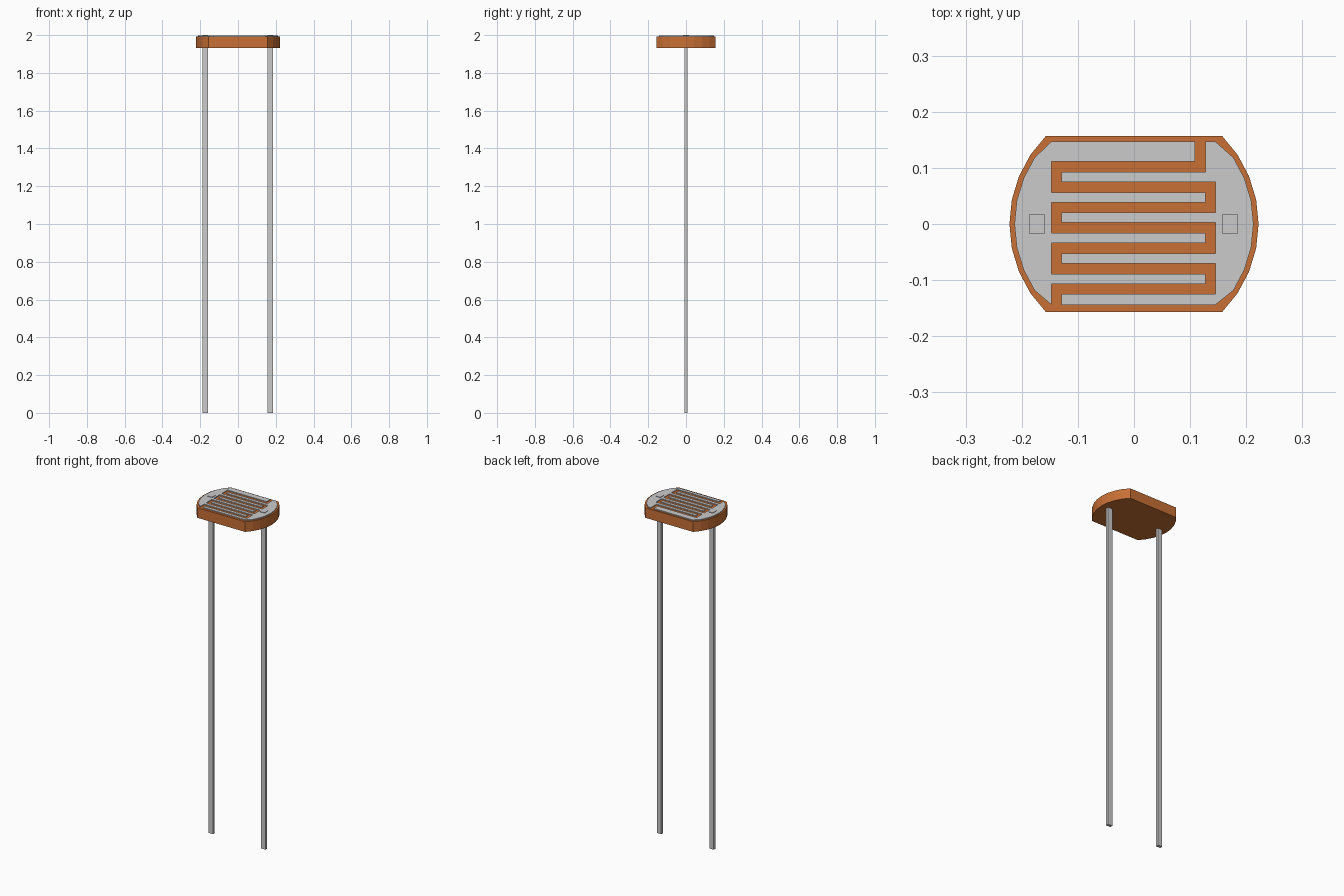
import bpy, bmesh, math

if "Cube" in bpy.data.objects:
    bpy.data.objects.remove(bpy.data.objects["Cube"])

orange = bpy.data.materials.new("ceramic_orange")
orange.diffuse_color = (0.58, 0.16, 0.035, 1)
orange.use_nodes = True
orange.node_tree.nodes["Principled BSDF"].inputs["Base Color"].default_value = orange.diffuse_color


def prism(name, outline, z0, z1, mat=None):
    """Extrude a flat outline from z0 to z1."""
    bm = bmesh.new()
    face = bm.faces.new([bm.verts.new((x, y, z0)) for x, y in outline])
    ext = bmesh.ops.extrude_face_region(bm, geom=[face])
    for v in ext["geom"]:
        if isinstance(v, bmesh.types.BMVert):
            v.co.z = z1
    bmesh.ops.recalc_face_normals(bm, faces=bm.faces)
    caps = [f for f in bm.faces if len(f.verts) > 4]
    bmesh.ops.triangulate(bm, faces=caps)
    me = bpy.data.meshes.new(name)
    bm.to_mesh(me)
    bm.free()
    ob = bpy.data.objects.new(name, me)
    bpy.context.collection.objects.link(ob)
    if mat:
        me.materials.append(mat)
    return ob


def arc(r, start, steps):
    """Points on a 32-sided circle, counter-clockwise from a step index."""
    return [(r * math.cos(math.tau * (start + i) / 32),
             r * math.sin(math.tau * (start + i) / 32)) for i in range(steps + 1)]


def box(name, x, sx, sy, z0, z1):
    outline = [(x + a * sx / 2, b * sy / 2)
               for a, b in ((-1, -1), (1, -1), (1, 1), (-1, 1))]
    return prism(name, outline, z0, z1)


# Disc with flattened front and back
prism("ceramic_body", arc(0.222, -4, 8) + arc(0.222, 12, 8), 1.932, 1.992, orange)

# Winding gap rows that separate the two interlocking electrodes
PITCH, HALF = 0.0363, 0.0092
rows = [0.102 - PITCH * k for k in range(7)]
top = [y + HALF for y in rows]
bottom = [y - HALF for y in rows]
EDGE_T, EDGE_B = 0.147, -0.144

# Right comb: fingers reach left below rows 1, 3, 5 and 7
right = [(0.145, EDGE_B)] + arc(0.213, -3, 6) + [(0.145, EDGE_T), (0.127, EDGE_T)]
for k in (0, 2, 4):
    right += [(0.127 if k == 0 else 0.145, bottom[k]), (-0.129, bottom[k]),
              (-0.129, top[k + 1]), (0.145, top[k + 1])]
right += [(0.145, bottom[6]), (-0.129, bottom[6]), (-0.129, EDGE_B)]
prism("right_electrode", right, 1.99, 1.997)

# Left comb: fingers reach right below rows 2, 4 and 6
left = [(0.109, EDGE_T), (-0.147, EDGE_T)] + arc(0.213, 13, 6)
left += [(-0.147, EDGE_B), (-0.147, top[6])]
for k in (5, 3, 1):
    left += [(0.127, top[k + 1]), (0.127, bottom[k]),
             (-0.147, bottom[k]), (-0.147, top[k - 1])]
left += [(0.109, top[0])]
prism("left_electrode", left, 1.99, 1.997)

# Wire legs and their solder heads
for side, x in (("left", -0.173), ("right", 0.171)):
    box(side + "_leg", x, 0.029, 0.017, 0.0, 1.94)
    box(side + "_leg_head", x, 0.029, 0.034, 1.99, 2.0)
